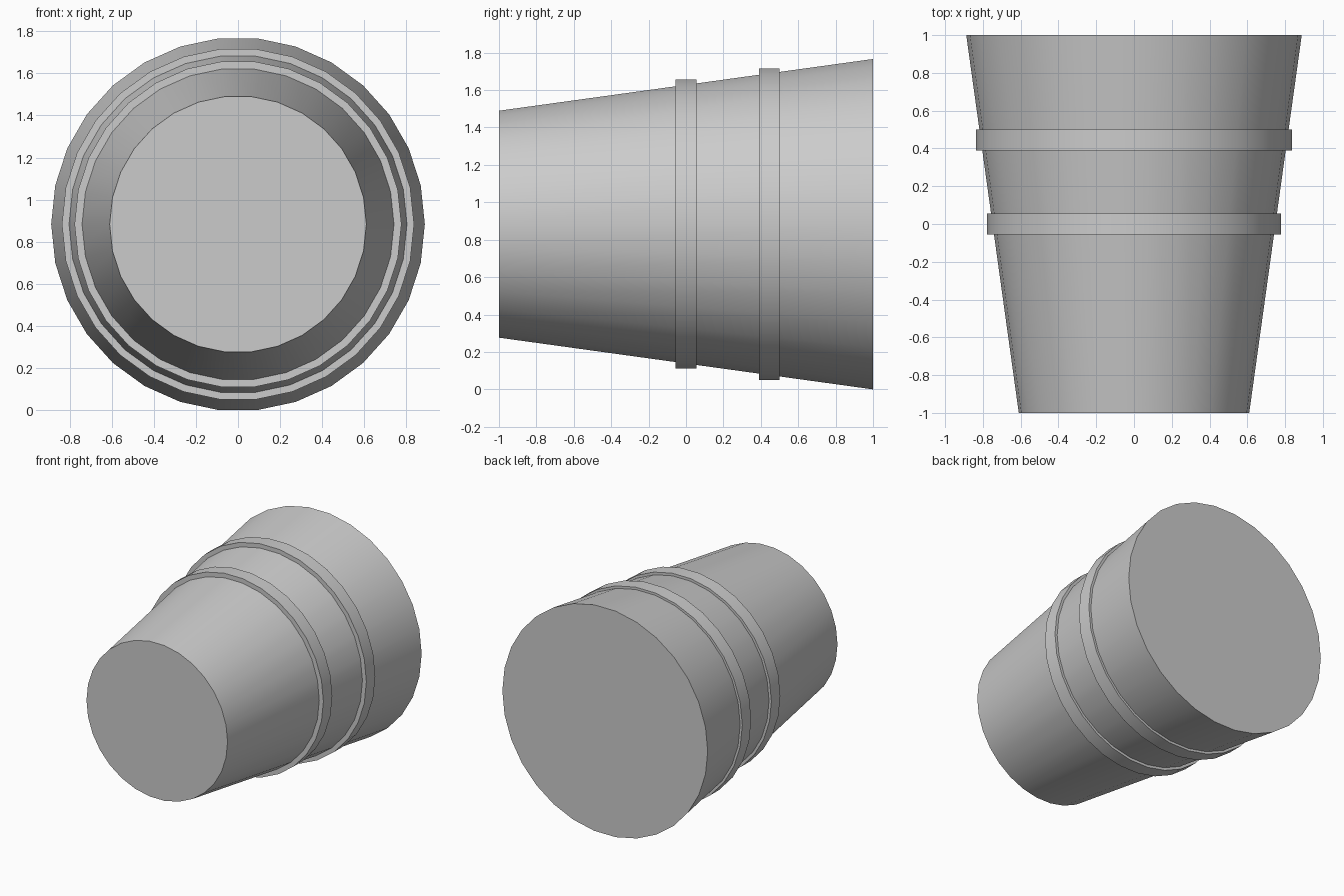
import bpy
import bmesh
from math import cos, sin, tau, radians

SIDES = 30
CENTRE_Z = 0.883

cube = bpy.data.objects.get("Cube")
if cube:
    bpy.data.objects.remove(cube, do_unlink=True)

grey = bpy.data.materials.new("plain_grey")
grey.use_nodes = True
colour = (0.6, 0.6, 0.6, 1)
grey.diffuse_color = colour
grey.node_tree.nodes["Principled BSDF"].inputs["Base Color"].default_value = colour


def drum(name, y_front, r_front, y_back, r_back):
    """Closed drum along y, with a corner of the polygon on each side in x."""
    bm = bmesh.new()
    rings = []
    for y, r in ((y_front, r_front), (y_back, r_back)):
        angles = [tau * i / SIDES for i in range(SIDES)]
        rings.append([bm.verts.new((r * cos(a), y, r * sin(a))) for a in angles])
    front, back = rings
    for i in range(SIDES):
        j = (i + 1) % SIDES
        bm.faces.new((front[i], front[j], back[j], back[i]))
    bm.faces.new(front)
    bm.faces.new(back)
    bmesh.ops.recalc_face_normals(bm, faces=bm.faces)
    mesh = bpy.data.meshes.new(name)
    bm.to_mesh(mesh)
    bm.free()
    mesh.materials.append(grey)
    obj = bpy.data.objects.new(name, mesh)
    obj.location.z = CENTRE_Z
    bpy.context.collection.objects.link(obj)
    bpy.ops.object.select_all(action="DESELECT")
    obj.select_set(True)
    bpy.context.view_layer.objects.active = obj
    bpy.ops.object.shade_smooth_by_angle(angle=radians(30))


# Tapered body, widest at the back
drum("tapered_body", -1, 0.61, 1, 0.888)

# Two raised bands around the body
drum("front_band", -0.055, 0.777, 0.055, 0.777)
drum("rear_band", 0.39, 0.837, 0.5, 0.837)
